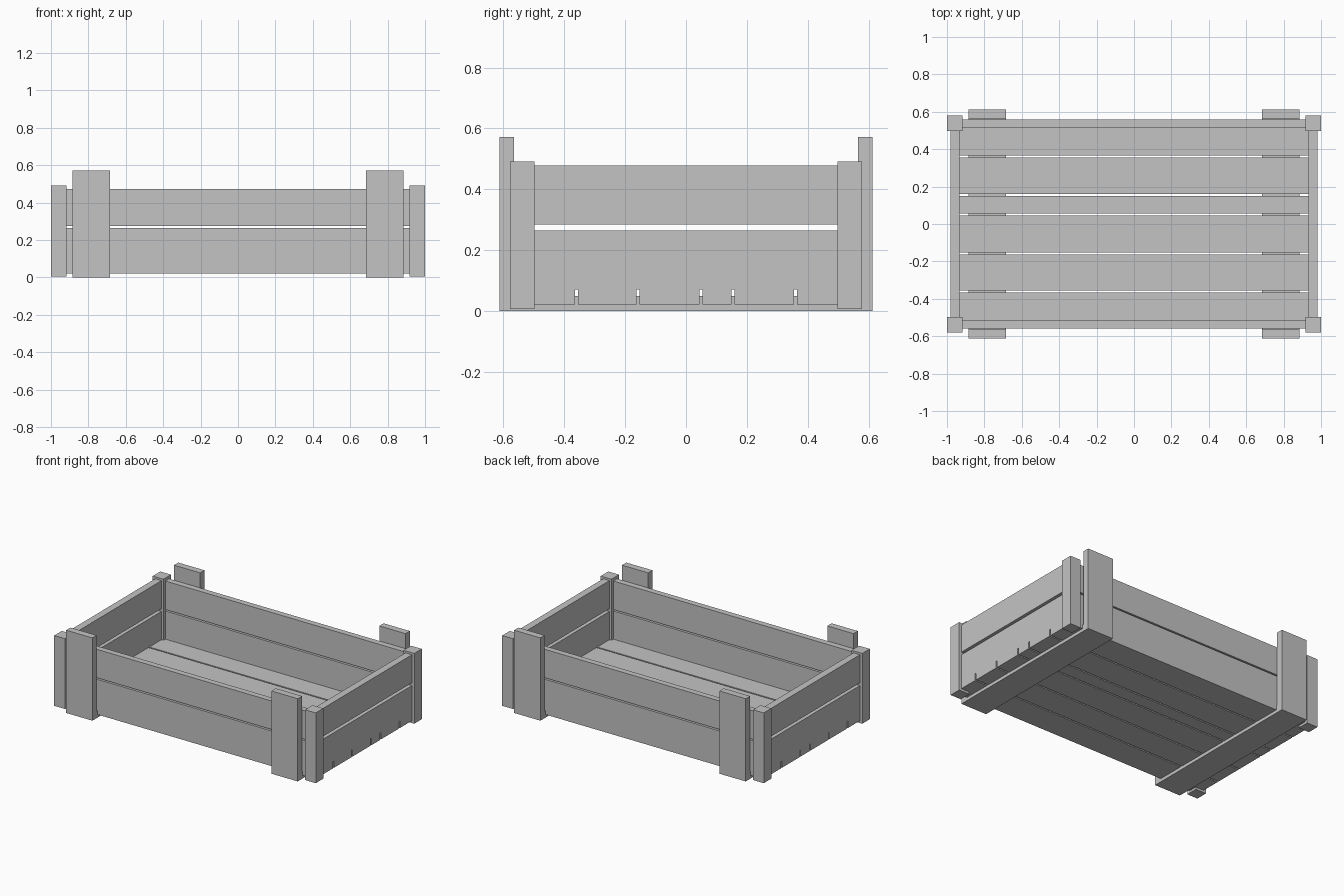
import bpy
import bmesh

if "Cube" in bpy.data.objects:
    bpy.data.objects.remove(bpy.data.objects["Cube"], do_unlink=True)

grey = bpy.data.materials.new("plain_grey")
grey.use_nodes = True
colour = (0.55, 0.55, 0.55, 1)
grey.diffuse_color = colour
grey.node_tree.nodes["Principled BSDF"].inputs["Base Color"].default_value = colour


def extrude_profile(name, profile, x0, x1):
    """Extrude a (y, z) outline along x."""
    bm = bmesh.new()
    face = bm.faces.new([bm.verts.new((x0, y, z)) for y, z in profile])
    grown = bmesh.ops.extrude_face_region(bm, geom=[face])["geom"]
    verts = [v for v in grown if isinstance(v, bmesh.types.BMVert)]
    bmesh.ops.translate(bm, verts=verts, vec=(x1 - x0, 0, 0))
    bmesh.ops.recalc_face_normals(bm, faces=bm.faces)
    mesh = bpy.data.meshes.new(name)
    bm.to_mesh(mesh)
    bm.free()
    mesh.materials.append(grey)
    obj = bpy.data.objects.new(name, mesh)
    bpy.context.collection.objects.link(obj)
    return obj


def board(name, x, y, z):
    """Box between the given (low, high) ranges."""
    outline = [(y[0], z[0]), (y[1], z[0]), (y[1], z[1]), (y[0], z[1])]
    return extrude_profile(name, outline, *x)


def span(side, inner, outer):
    return sorted((side * inner, side * outer))


floor_gaps = [-0.36, -0.157, 0.05, 0.155, 0.36]
half_gap = 0.005
floor_z, floor_top = 0.022, 0.07
inner_y, inner_x, end_y = 0.517, 0.933, 0.52

# Floor planks between the narrow gaps
edges = [-inner_y] + [g + s * half_gap for g in floor_gaps for s in (-1, 1)] + [inner_y]
for i in range(0, len(edges), 2):
    board(f"floor_plank_{i // 2 + 1}", (-inner_x, inner_x), edges[i:i + 2], (floor_z, floor_top))

# Lower end board outline, slotted where the floor gaps run out
comb = [(-end_y, floor_z)]
for g in floor_gaps:
    comb += [(g - half_gap, floor_z), (g - half_gap, floor_top),
             (g + half_gap, floor_top), (g + half_gap, floor_z)]
comb += [(end_y, floor_z), (end_y, 0.265), (-end_y, 0.265)]

# U-shaped strap: two uprights joined by a slat under the floor
out_y, in_y, strap_top, slat_top = 0.612, 0.565, 0.572, 0.05
strap = [(-out_y, 0), (out_y, 0), (out_y, strap_top), (in_y, strap_top),
         (in_y, slat_top), (-in_y, slat_top), (-in_y, strap_top), (-out_y, strap_top)]

for side, label in ((-1, "right"), (1, "left")):
    end_x = span(side, inner_x, 0.982)
    extrude_profile(f"{label}_lower_end_board", comb, *end_x)
    board(f"{label}_upper_end_board", end_x, (-end_y, end_y), (0.284, 0.478))
    extrude_profile(f"{label}_strap", strap, *span(side, 0.685, 0.885))
    for depth, place in ((-1, "front"), (1, "back")):
        board(f"{place}_{label}_corner_post", span(side, 0.918, 1.0),
              span(depth, 0.497, 0.579), (0.006, 0.492))

# Long side boards
for depth, place in ((-1, "front"), (1, "back")):
    for level, z in (("lower", (floor_z, 0.265)), ("upper", (0.275, 0.472))):
        board(f"{place}_{level}_side_board", (-0.93, 0.93), span(depth, inner_y, 0.558), z)
